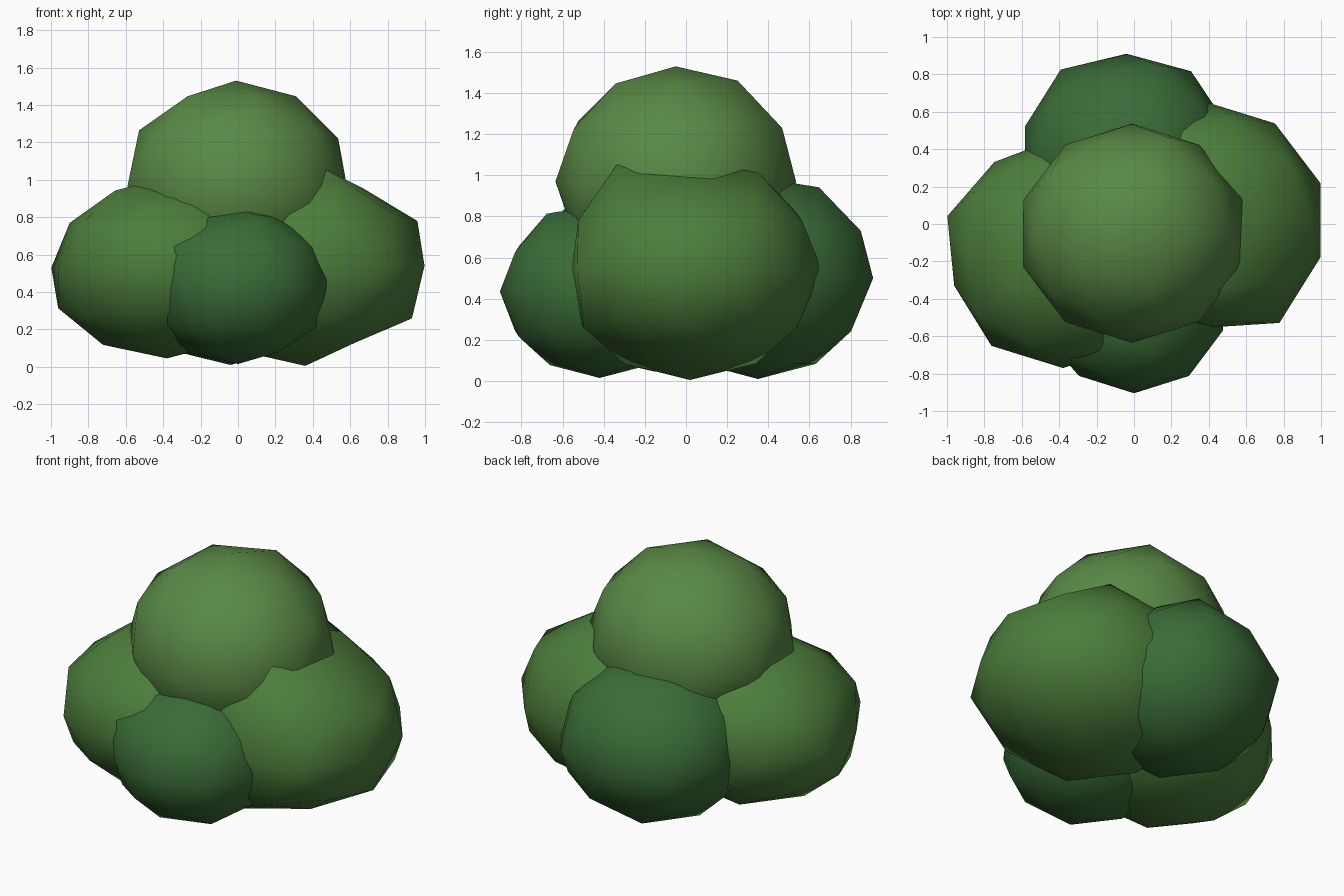
import bpy
from mathutils import Vector


def material(name, rgb):
    m = bpy.data.materials.new(name)
    m.diffuse_color = (*rgb, 1)
    return m


light = material("light_leaf", (0.10, 0.25, 0.06))
mid = material("mid_leaf", (0.072, 0.205, 0.043))
dark = material("dark_leaf", (0.042, 0.15, 0.038))


def clump(name, centre, radii, mat, bumps=()):
    """Low-poly leaf ball; bumps move the vertex nearest a direction in or out."""
    bpy.ops.mesh.primitive_ico_sphere_add(subdivisions=2, radius=1)
    ob = bpy.context.object
    ob.name = name
    verts = ob.data.vertices
    for direction, factor in bumps:
        d = Vector(direction).normalized()
        v = max(verts, key=lambda v: v.co.normalized().dot(d))
        v.co *= factor
    for v in verts:
        v.co = Vector(c * r for c, r in zip(v.co, radii)) + Vector(centre)
    ob.data.materials.append(mat)
    bpy.ops.object.shade_smooth()
    return ob


# crown of the bush
clump("top_clump", (-0.01, -0.05, 0.97), (0.61, 0.585, 0.56), light,
      [((0.263, 0.809, 0.526), 1.04), ((0.162, 0.5, 0.85), 1.03),
       ((0.951, 0.309, 0), 1.02)])

# side clumps
clump("left_clump", (-0.38, -0.15, 0.53), (0.65, 0.62, 0.485), mid,
      [((-0.951, -0.309, 0), 0.94), ((-0.588, 0.809, 0), 0.96),
       ((-0.851, 0, 0.526), 0.94)])
clump("right_clump", (0.36, 0.02, 0.54), (0.67, 0.64, 0.535), mid,
      [((0.162, -0.5, 0.85), 1.12), ((0.162, 0.5, 0.85), 1.04),
       ((0.526, 0, 0.85), 0.9), ((0, -1, 0), 0.9),
       ((0.588, -0.809, 0), 1.06),
       ((0.425, -0.309, -0.85), 0.91), ((0.425, 0.309, -0.85), 0.91)])

# front and back clumps
clump("front_clump", (0, -0.42, 0.435), (0.5, 0.485, 0.42), dark,
      [((-0.724, -0.526, 0.447), 1.09), ((0.162, -0.5, 0.85), 1.06)])
clump("back_clump", (-0.04, 0.35, 0.5), (0.57, 0.56, 0.49), dark,
      [((-0.276, 0.851, -0.447), 0.97), ((0.276, 0.851, 0.447), 1.05),
       ((-0.588, 0.809, 0), 1.05), ((0.588, 0.809, 0), 1.03),
       ((0.162, 0.5, 0.85), 1.06)])
